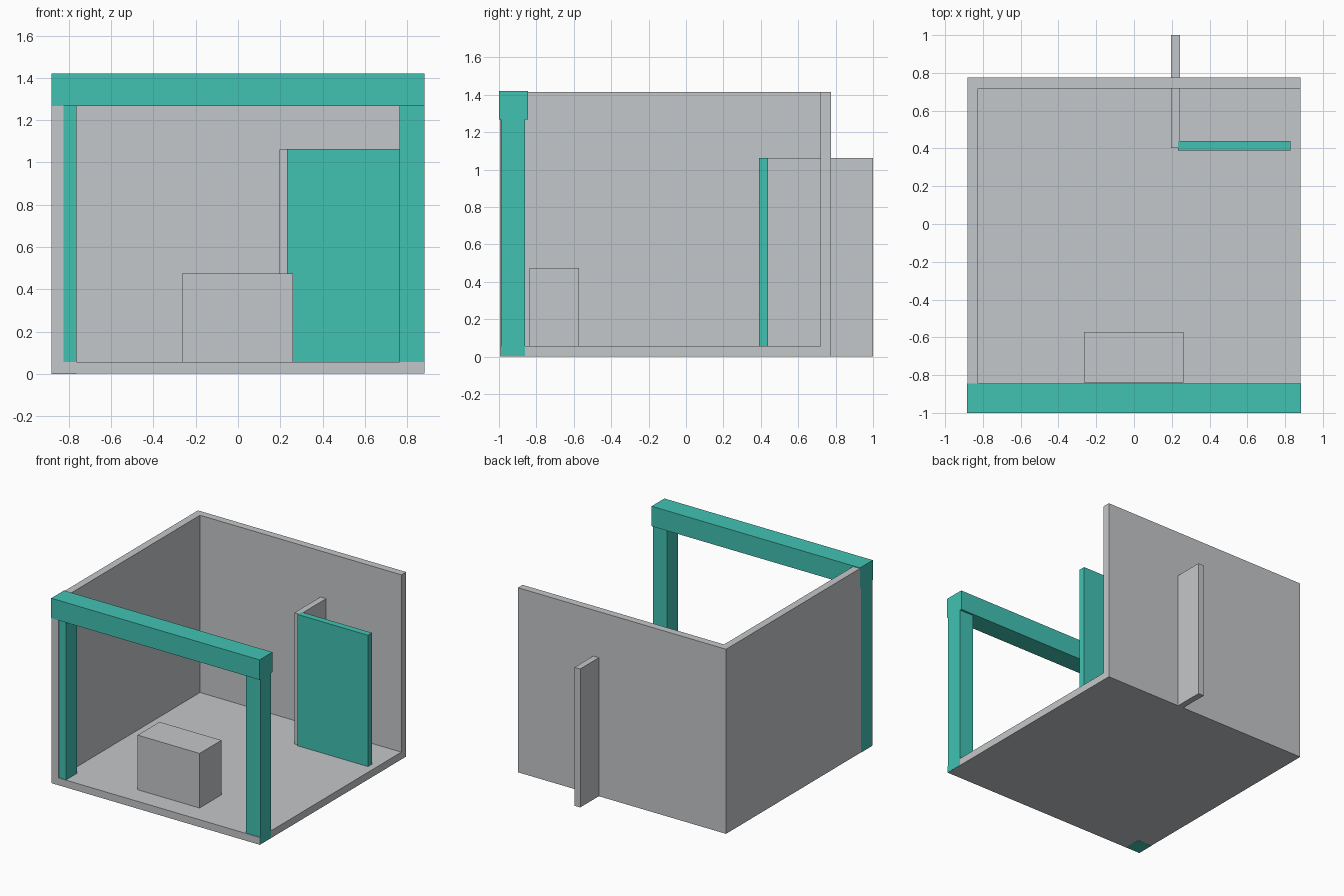
import bpy
import bmesh
from mathutils import Vector

cube = bpy.data.objects.get("Cube")
if cube:
    bpy.data.objects.remove(cube, do_unlink=True)


def make_material(name, rgb):
    mat = bpy.data.materials.new(name)
    mat.use_nodes = True
    color = (*rgb, 1.0)
    mat.diffuse_color = color
    mat.node_tree.nodes["Principled BSDF"].inputs["Base Color"].default_value = color
    return mat


grey = make_material("light grey", (0.55, 0.57, 0.585))
teal = make_material("teal", (0.053, 0.54, 0.45))


def box(name, mat, x, y, z):
    """Add a box from its (low, high) extents on each axis."""
    low, high = map(Vector, zip(x, y, z))
    bm = bmesh.new()
    bmesh.ops.create_cube(bm, size=1.0)
    bmesh.ops.scale(bm, vec=high - low, verts=bm.verts)
    bmesh.ops.translate(bm, vec=(low + high) / 2, verts=bm.verts)
    mesh = bpy.data.meshes.new(name)
    bm.to_mesh(mesh)
    bm.free()
    mesh.materials.append(mat)
    obj = bpy.data.objects.new(name, mesh)
    bpy.context.collection.objects.link(obj)
    return obj


HALF = 0.882        # half width of the room
OUT = HALF + 0.001  # frame stands just proud of the room
FRONT, BACK = -0.995, 0.775
WALL = 0.057        # wall and floor thickness
TOP = 1.415
BASE = 0.001

# Room shell: floor, side wall and back wall
box("floor", grey, (-HALF, HALF), (FRONT, BACK), (BASE, WALL))
box("right_wall", grey, (-HALF, WALL - HALF), (FRONT, BACK), (BASE, TOP))
box("back_wall", grey, (-HALF, HALF), (BACK - WALL, BACK), (BASE, TOP))

# Front frame: two posts under a beam
box("right_post", teal, (-OUT, -0.763), (-0.99, -0.86), (0, 1.27))
box("left_post", teal, (0.763, OUT), (-0.99, -0.86), (0.002, 1.27))
box("front_beam", teal, (-OUT, OUT), (-1, -0.845), (1.267, 1.42))

# Partition passing through the back wall, with a door panel at its end
box("partition", grey, (0.196, 0.244), (0.403, 1), (BASE, 1.062))
box("door_panel", teal, (0.232, 0.828), (0.39, 0.439), (0.002, 1.063))

# Low block standing on the floor
box("low_block", grey, (-0.264, 0.261), (-0.838, -0.573), (0.002, 0.475))
